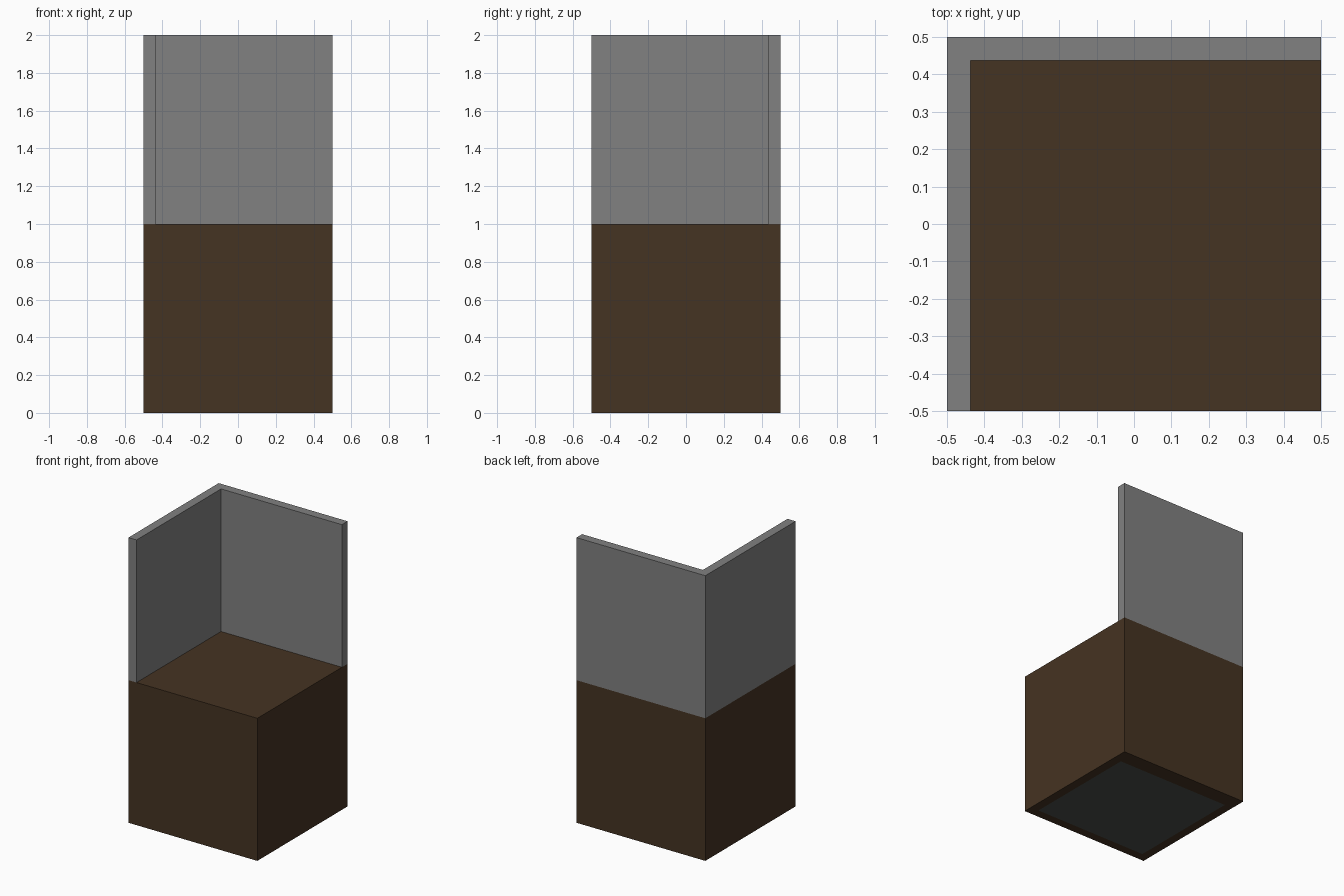
import bpy
import bmesh
from mathutils import Vector

default = bpy.data.objects.get("Cube")
if default:
    bpy.data.objects.remove(default, do_unlink=True)


def material(name, rgb):
    mat = bpy.data.materials.new(name)
    mat.use_nodes = True
    color = (*rgb, 1)
    mat.diffuse_color = color
    mat.node_tree.nodes["Principled BSDF"].inputs["Base Color"].default_value = color
    return mat


def finish(name, bm, mats):
    mesh = bpy.data.meshes.new(name)
    bm.to_mesh(mesh)
    bm.free()
    for mat in mats:
        mesh.materials.append(mat)
    obj = bpy.data.objects.new(name, mesh)
    bpy.context.collection.objects.link(obj)
    return obj


brown = material("dark brown", (0.06, 0.033, 0.016))
grey = material("mid grey", (0.22, 0.22, 0.22))
charcoal = material("charcoal", (0.069, 0.076, 0.069))

HALF = 0.5
WALL = 0.0625

# Base block with an inset panel on its underside
bm = bmesh.new()
bmesh.ops.create_cube(bm, size=1)
bmesh.ops.translate(bm, verts=bm.verts, vec=(0, 0, HALF))
bottom = min(bm.faces, key=lambda f: f.calc_center_median().z)
bmesh.ops.inset_region(bm, faces=[bottom], thickness=WALL, use_even_offset=True)
bottom.material_index = 1
for v in bottom.verts:
    if v.co.y > 0:
        v.co.y = 0.39
finish("base_block", bm, [brown, charcoal])

# L-shaped wall standing on the left and back edges of the block
inner = HALF - WALL
outline = [(-HALF, -HALF), (-inner, -HALF), (-inner, inner),
           (HALF, inner), (HALF, HALF), (-HALF, HALF)]
bm = bmesh.new()
floor = bm.faces.new([bm.verts.new((x, y, 1)) for x, y in outline])
top = bmesh.ops.extrude_face_region(bm, geom=[floor])["geom"]
bmesh.ops.translate(bm, vec=Vector((0, 0, 1)),
                    verts=[v for v in top if isinstance(v, bmesh.types.BMVert)])
# The underside rests on the block, so it is left open
for face in [f for f in bm.faces if f.calc_center_median().z < 1.01]:
    bm.faces.remove(face)
bmesh.ops.recalc_face_normals(bm, faces=bm.faces)
finish("corner_wall", bm, [grey])
